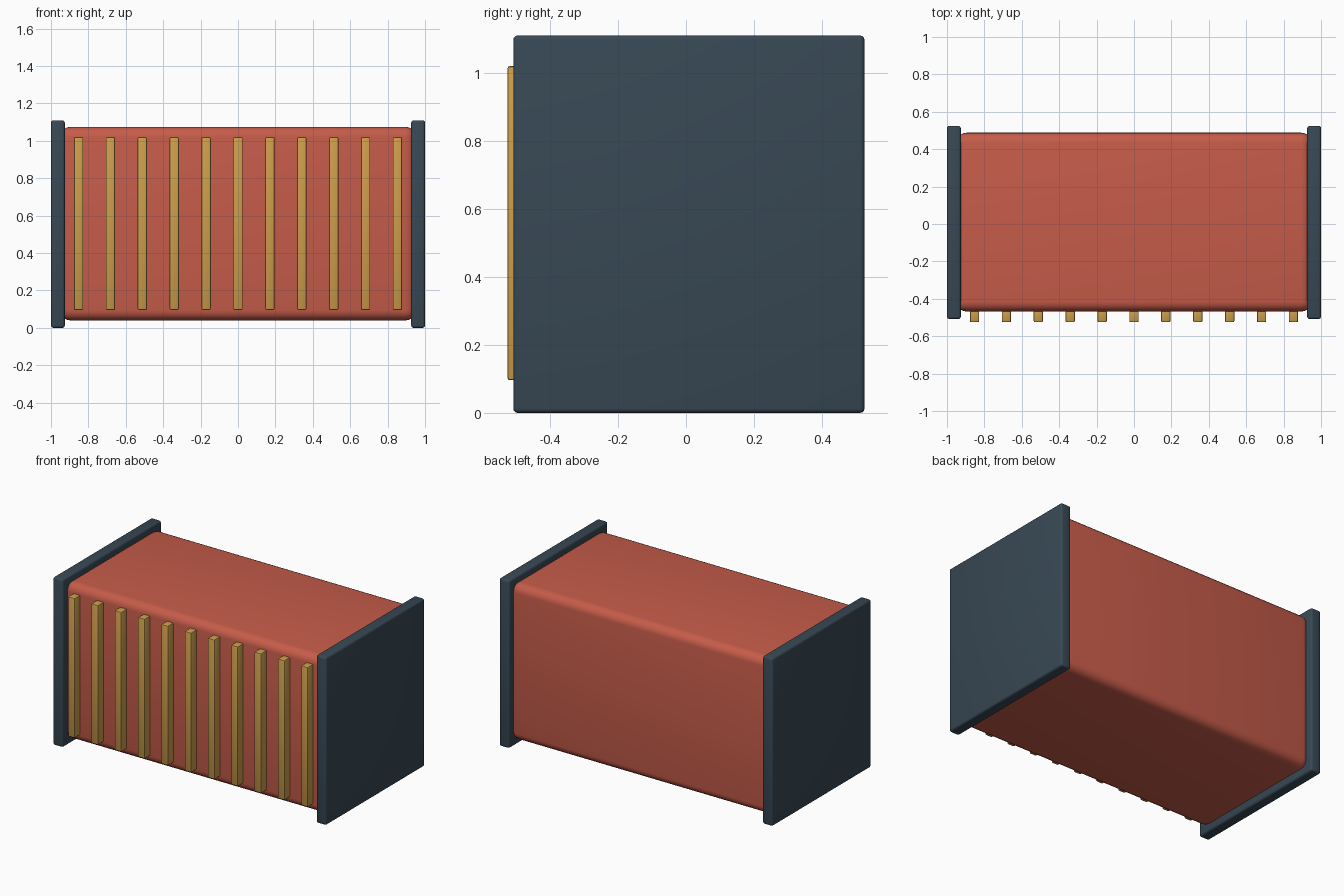
import bpy

if "Cube" in bpy.data.objects:
    bpy.data.objects.remove(bpy.data.objects["Cube"])


def material(name, rgb):
    m = bpy.data.materials.new(name)
    m.diffuse_color = (*rgb, 1.0)
    m.use_nodes = True
    m.node_tree.nodes["Principled BSDF"].inputs["Base Color"].default_value = m.diffuse_color
    return m


red = material("brick red", (0.565, 0.107, 0.068))
slate = material("dark slate", (0.039, 0.065, 0.090))
gold = material("ochre gold", (0.60, 0.337, 0.073))


def box(name, lo, hi, mat, bevel, segments):
    """Rounded box between two corners."""
    bpy.ops.mesh.primitive_cube_add(
        size=1, location=[(a + b) / 2 for a, b in zip(lo, hi)])
    ob = bpy.context.object
    ob.name = name
    ob.scale = [b - a for a, b in zip(lo, hi)]
    bpy.ops.object.transform_apply(location=False, rotation=False, scale=True)
    ob.data.materials.append(mat)
    mod = ob.modifiers.new("rounded edges", 'BEVEL')
    mod.width = bevel
    mod.segments = segments
    bpy.ops.object.modifier_apply(modifier=mod.name)
    bpy.ops.object.shade_smooth_by_angle(angle=0.6)
    return ob


# container body, its ends tucked into the end plates
box("container_body", (-0.95, -0.468, 0.04), (0.95, 0.488, 1.075), red, 0.055, 5)

# end plates
box("end_plate_left", (-1.0, -0.508, 0.0), (-0.926, 0.525, 1.11), slate, 0.013, 3)
box("end_plate_right", (0.926, -0.508, 0.0), (1.0, 0.525, 1.11), slate, 0.013, 3)

# vertical ribs along the front
for i in range(11):
    x = (i - 5) * 0.1705
    box(f"front_rib_{i + 1}", (x - 0.025, -0.525, 0.096),
        (x + 0.025, -0.45, 1.02), gold, 0.007, 2)
